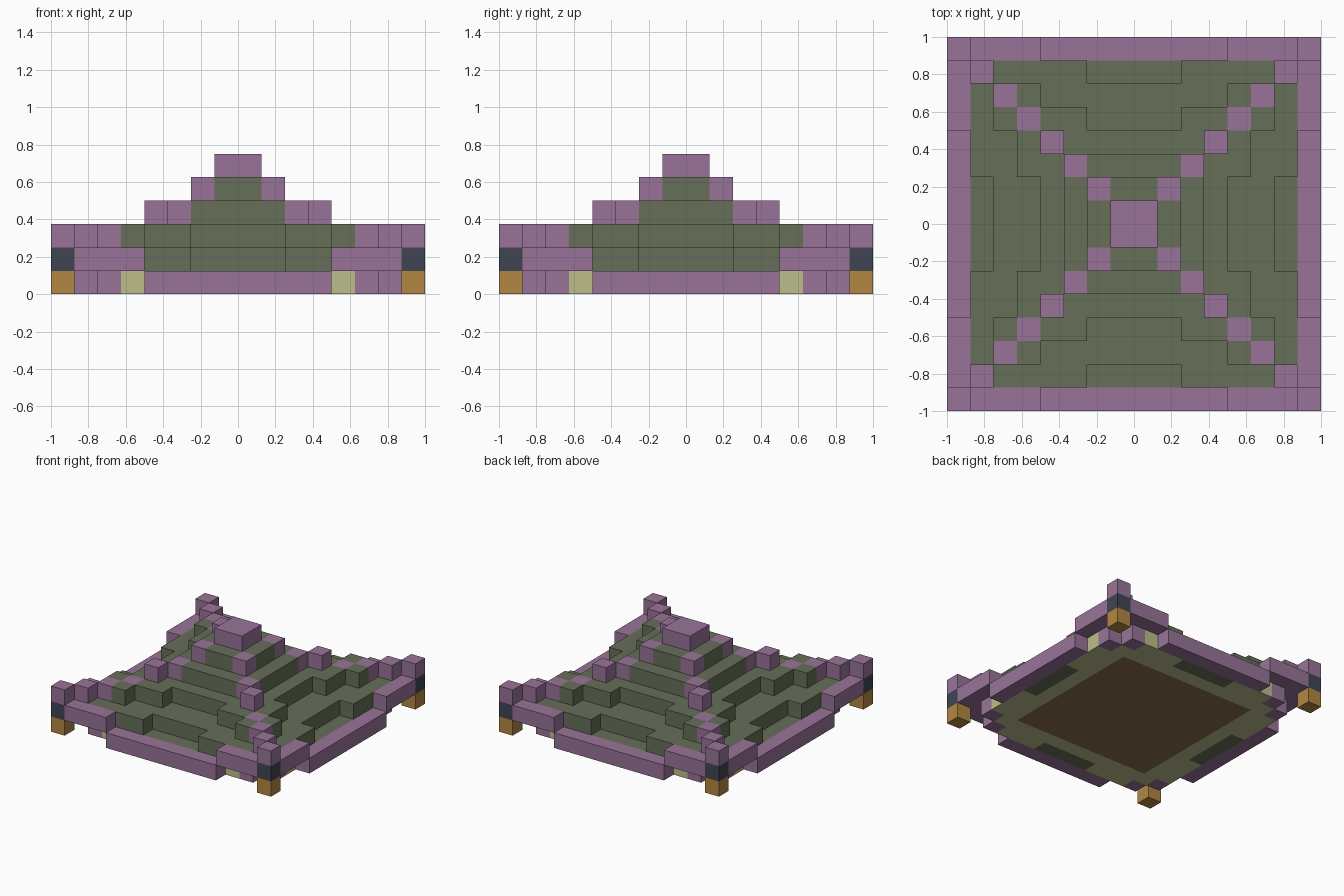
import bpy
import bmesh

cube = bpy.data.objects.get("Cube")
if cube:
    bpy.data.objects.remove(cube, do_unlink=True)

UNIT = 0.125   # edge of one building block
HALF = 8       # blocks from the centre to the edge


def material(name, rgb):
    """Flat material from an sRGB colour."""
    linear = [((c / 255 + 0.055) / 1.055) ** 2.4 for c in rgb] + [1.0]
    mat = bpy.data.materials.new(name)
    mat.use_nodes = True
    mat.diffuse_color = linear
    bsdf = mat.node_tree.nodes["Principled BSDF"]
    bsdf.inputs["Base Color"].default_value = linear
    bsdf.inputs["Roughness"].default_value = 0.9
    return mat


purple = material("dusty purple", (152, 116, 152))
green = material("moss green", (102, 111, 89))
ochre = material("ochre", (178, 135, 66))
slate = material("slate blue", (64, 69, 82))
pale = material("pale straw", (188, 190, 138))
brown = material("wood brown", (139, 109, 78))

blocks = {}    # block position -> part name


def span(r):
    lo, hi = r if isinstance(r, tuple) else (r, r)
    return range(lo, hi + 1)


def lay(part, a, b, layer):
    """Lay blocks at distances a and b from the middle, on all four sides."""
    for i in span(a):
        for j in span(b):
            for p, q in ((i, j), (j, i)):
                for x in (p, -1 - p):
                    for y in (q, -1 - q):
                        for z in span(layer):
                            blocks[x, y, z] = part


# Underside: ceiling boards, soffit border and corner brackets
lay("ceiling", (0, 4), (0, 4), 0)
lay("soffit", 5, (0, 5), 0)
lay("soffit", 6, (2, 4), 0)
lay("corner_brackets", 5, 6, 0)

# Stepped roof, lower in the middle of each side
lay("roof_tiles", (0, 1), 6, 0)
lay("roof_tiles", (0, 5), (0, 5), 1)
lay("roof_tiles", (2, 5), 6, 1)
lay("roof_tiles", (0, 1), (0, 3), 2)
lay("roof_tiles", (2, 3), (0, 4), 2)
lay("roof_tiles", 4, 5, 2)
lay("roof_tiles", (0, 1), (0, 2), 3)
lay("roof_tiles", 0, (0, 1), 4)

# Eaves that rise toward the corners
lay("eaves", (0, 3), 7, 0)
lay("eaves", (4, 6), 7, 1)

# Ridges along the diagonals
for step, layer in ((1, 4), (2, 3), (3, 3), (4, 2), (5, 2), (6, (1, 2)), (7, 2)):
    lay("hip_ridges", step, step, layer)

# Top cap and hanging corner lanterns
lay("roof_cap", 0, 0, 5)
lay("lantern_bands", 7, 7, 1)
lay("lanterns", 7, 7, 0)


def build(part, mat):
    """Make the outer skin of one part, merged into large flat faces."""
    bm = bmesh.new()
    verts = {}

    def vert(p):
        if p not in verts:
            verts[p] = bm.verts.new([c * UNIT for c in p])
        return verts[p]

    for pos, name in blocks.items():
        if name != part:
            continue
        for axis in range(3):
            u, v = (axis + 1) % 3, (axis + 2) % 3
            for side in (0, 1):
                neighbour = list(pos)
                neighbour[axis] += 2 * side - 1
                if tuple(neighbour) in blocks:
                    continue
                ring = []
                for du, dv in ((0, 0), (1, 0), (1, 1), (0, 1)):
                    p = list(pos)
                    p[axis] += side
                    p[u] += du
                    p[v] += dv
                    ring.append(vert(tuple(p)))
                bm.faces.new(ring if side else ring[::-1])

    bmesh.ops.dissolve_limit(bm, angle_limit=0.01, verts=bm.verts[:], edges=bm.edges[:])
    mesh = bpy.data.meshes.new(part)
    bm.to_mesh(mesh)
    bm.free()
    mesh.materials.append(mat)
    bpy.context.collection.objects.link(bpy.data.objects.new(part, mesh))


for part, mat in (
    ("ceiling", brown),
    ("soffit", pale),
    ("corner_brackets", purple),
    ("roof_tiles", green),
    ("eaves", purple),
    ("hip_ridges", purple),
    ("roof_cap", purple),
    ("lantern_bands", slate),
    ("lanterns", ochre),
):
    build(part, mat)
